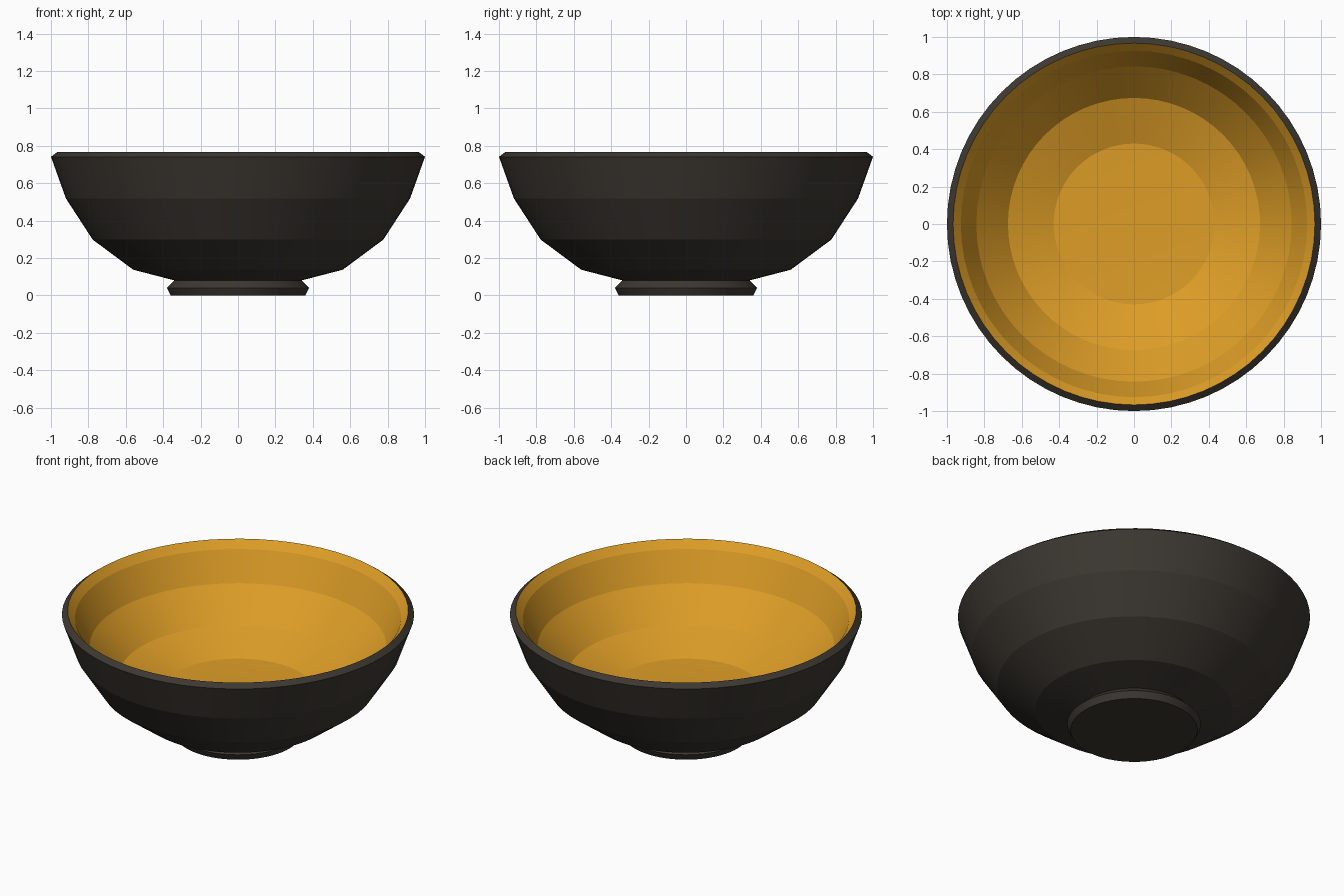
import bpy
import bmesh
import math

SEGMENTS = 64

cube = bpy.data.objects.get("Cube")
if cube:
    bpy.data.objects.remove(cube, do_unlink=True)


def make_material(name, rgb):
    mat = bpy.data.materials.new(name)
    mat.use_nodes = True
    colour = (*rgb, 1.0)
    mat.diffuse_color = colour
    mat.node_tree.nodes["Principled BSDF"].inputs["Base Color"].default_value = colour
    return mat


def lathe(name, profile, mat):
    """Turn a profile of (radius, height) points around the z axis."""
    bm = bmesh.new()
    points = [bm.verts.new((r, 0, z)) for r, z in profile]
    edges = [bm.edges.new(pair) for pair in zip(points, points[1:])]
    bmesh.ops.spin(bm, geom=points + edges, cent=(0, 0, 0), axis=(0, 0, 1),
                   angle=math.tau, steps=SEGMENTS, use_merge=False)
    bmesh.ops.remove_doubles(bm, verts=bm.verts, dist=0.0005)
    # Profiles run counter-clockwise, so every face should point to the profile's right
    bm.normal_update()
    face = max(bm.faces, key=lambda f: f.calc_area())
    (r0, z0), (r1, z1) = max(
        zip(profile, profile[1:]),
        key=lambda s: (s[0][0] + s[1][0]) * math.dist(s[0], s[1]))
    centre = face.calc_center_median()
    radial = (face.normal.x * centre.x + face.normal.y * centre.y) / centre.xy.length
    if radial * (z1 - z0) - face.normal.z * (r1 - r0) < 0:
        bmesh.ops.reverse_faces(bm, faces=bm.faces[:])
    mesh = bpy.data.meshes.new(name)
    bm.to_mesh(mesh)
    bm.free()
    mesh.materials.append(mat)
    obj = bpy.data.objects.new(name, mesh)
    bpy.context.collection.objects.link(obj)

    # Smooth around the bowl, crisp between the bands
    bpy.ops.object.select_all(action='DESELECT')
    obj.select_set(True)
    bpy.context.view_layer.objects.active = obj
    bpy.ops.object.shade_smooth_by_angle(angle=math.radians(8))
    return obj


dark = make_material("dark glaze", (0.046, 0.039, 0.031))
gold = make_material("amber glaze", (0.73, 0.34, 0.02))

# Foot: solid turned disc under the bowl
lathe("foot", [(0, 0), (0.36, 0), (0.38, 0.04), (0.34, 0.08)], dark)

# Outer wall with its bevelled rim
lathe("outer_wall", [(0.34, 0.08), (0.56, 0.137), (0.777, 0.298),
                     (0.92, 0.518), (1.0, 0.741), (0.967, 0.766)], dark)

# Inner lining from the rim down to the shallow floor
lathe("inner_lining", [(0.967, 0.766), (0.926, 0.72), (0.843, 0.545),
                       (0.674, 0.36), (0.43, 0.265), (0, 0.25)], gold)
